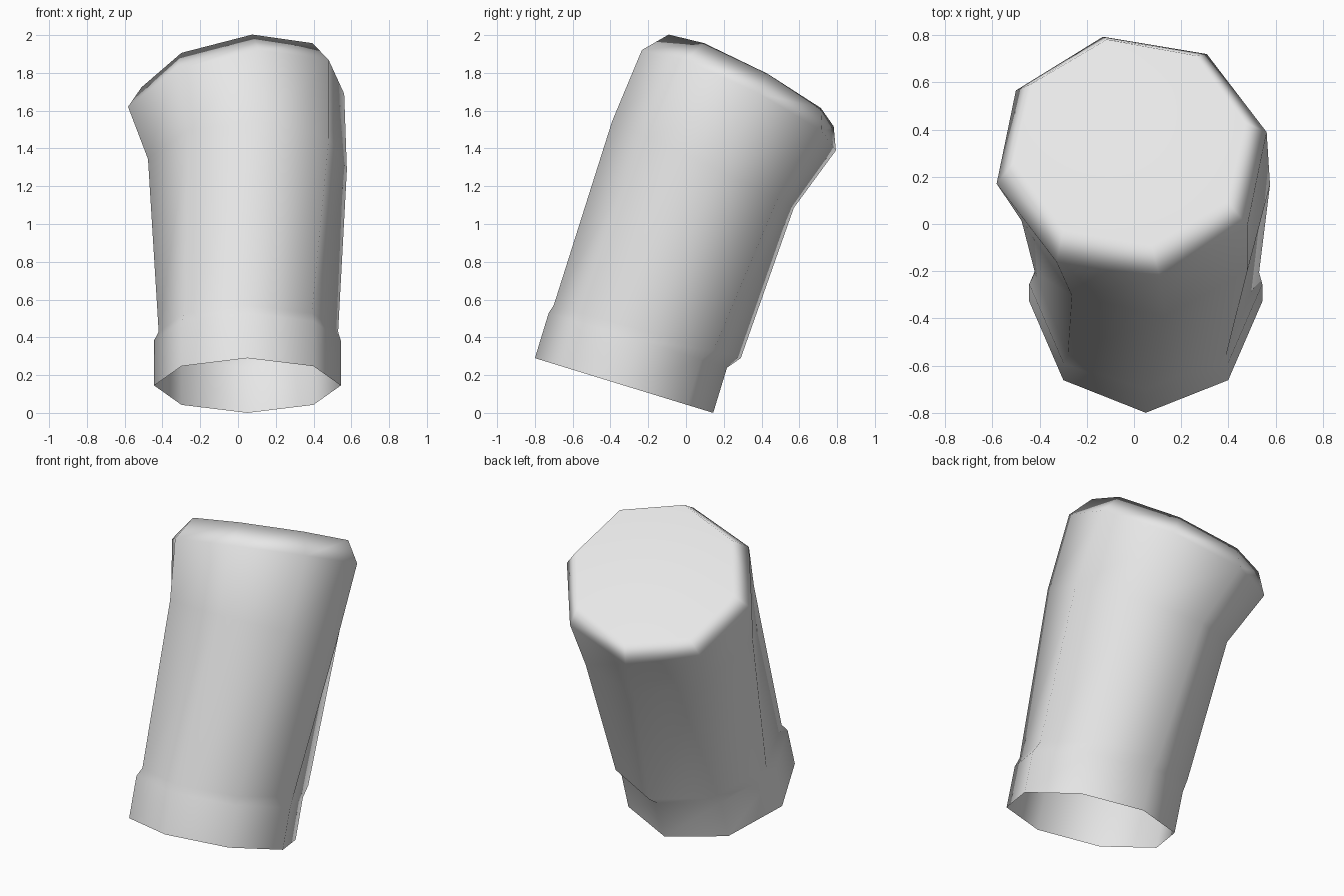
import bpy
import bmesh
from math import sin, cos, pi, radians

SIDES = 8

cube = bpy.data.objects.get("Cube")
if cube:
    bpy.data.objects.remove(cube, do_unlink=True)

# Plain grey material
grey = bpy.data.materials.new("light_grey")
grey.use_nodes = True
colour = (0.8, 0.8, 0.8, 1)
grey.diffuse_color = colour
grey.node_tree.nodes["Principled BSDF"].inputs["Base Color"].default_value = colour


def add_ring(bm, centre, size, turn, slope):
    """Eight-sided elliptical ring lying in a sloping plane, first corner at the front."""
    cx, cy, cz = centre
    ring = []
    for i in range(SIDES):
        angle = 2 * pi * i / SIDES - pi / 2 + radians(turn)
        x, y = size[0] * cos(angle), size[1] * sin(angle)
        z = cz + slope[0] * x + slope[1] * y
        ring.append(bm.verts.new((cx + x, cy + y, z)))
    return ring


def bridge(bm, lower, upper):
    for i in range(SIDES):
        j = (i + 1) % SIDES
        bm.faces.new((lower[i], lower[j], upper[j], upper[i]))


# Sections of the leaning sleeve, from the open foot to the closed top
sections = [
    dict(centre=(0.05, -0.328, 0.145), size=(0.494, 0.472), turn=0, slope=(0, -0.307)),       # foot
    dict(centre=(0.05, -0.255, 0.384), size=(0.494, 0.472), turn=0, slope=(0, -0.307)),       # collar top
    dict(centre=(0.055, -0.205, 0.43), size=(0.475, 0.495), turn=0, slope=(0, -0.283)),       # step
    dict(centre=(0.05, 0.09, 1.315), size=(0.533, 0.487), turn=9, slope=(0.014, -0.474)),     # neck
    dict(centre=(-0.01, 0.28, 1.655), size=(0.585, 0.525), turn=12, slope=(0.152, -0.482)),   # rim
    dict(centre=(-0.02, 0.345, 1.76), size=(0.5, 0.445), turn=11, slope=(0.164, -0.52)),      # cap
]

bm = bmesh.new()
rings = [add_ring(bm, **section) for section in sections]
for lower, upper in zip(rings, rings[1:]):
    bridge(bm, lower, upper)
bm.faces.new(rings[-1])

mesh = bpy.data.meshes.new("sleeve")
bm.to_mesh(mesh)
bm.free()
mesh.materials.append(grey)
sleeve = bpy.data.objects.new("sleeve", mesh)
bpy.context.collection.objects.link(sleeve)

# Soft shading, with the large flat cap kept even
bpy.context.view_layer.objects.active = sleeve
sleeve.select_set(True)
bpy.ops.object.shade_smooth_by_angle(angle=radians(75))
weighted = sleeve.modifiers.new("even_cap", "WEIGHTED_NORMAL")
weighted.keep_sharp = True
